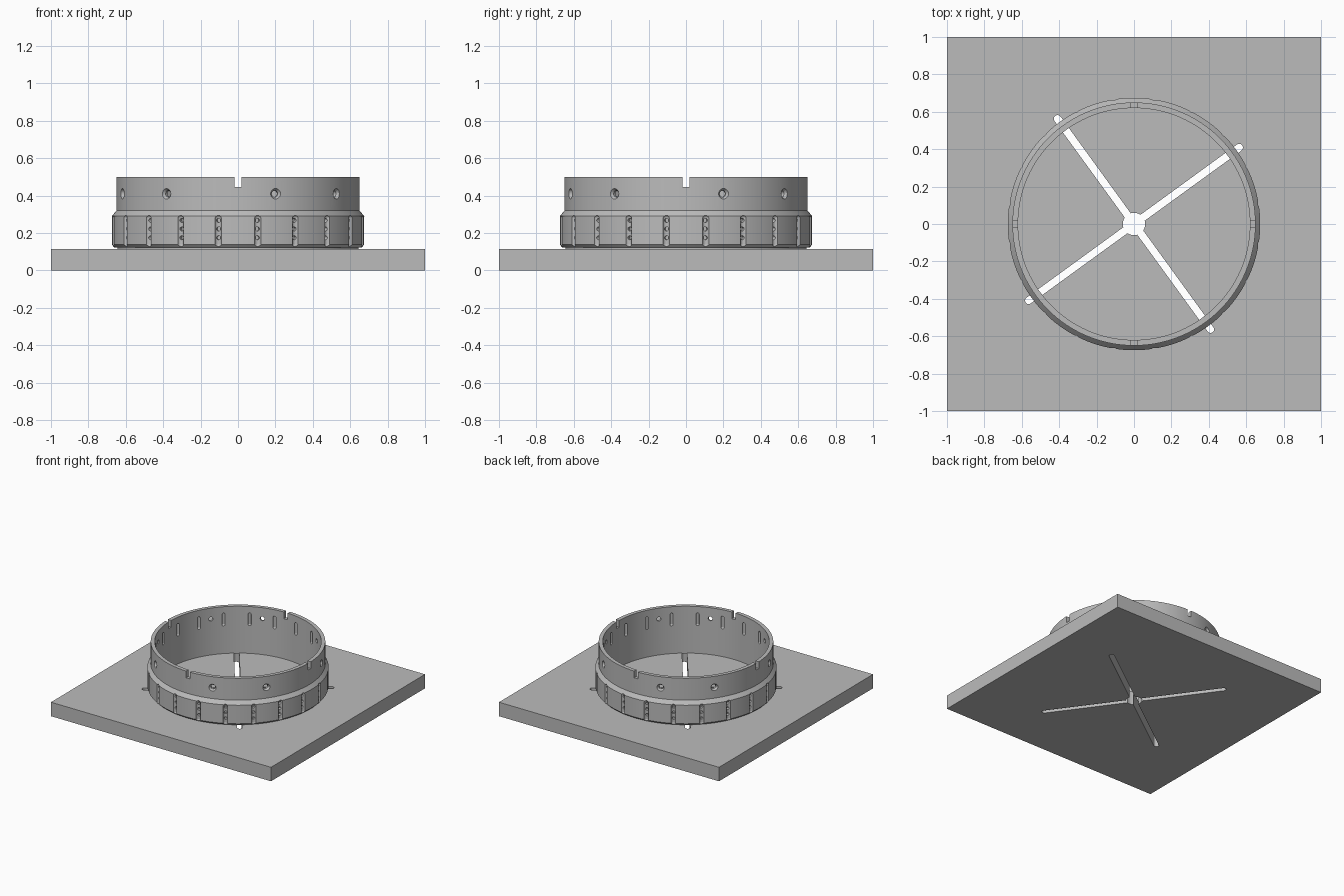
import bpy, bmesh, math
from mathutils import Matrix, Vector

cube = bpy.data.objects.get("Cube")
if cube:
    bpy.data.objects.remove(cube, do_unlink=True)

grey = bpy.data.materials.new("light grey")
grey.use_nodes = True
colour = (0.5, 0.5, 0.5, 1)
grey.diffuse_color = colour
grey.node_tree.nodes["Principled BSDF"].inputs["Base Color"].default_value = colour


def make_object(name, bm):
    bmesh.ops.recalc_face_normals(bm, faces=bm.faces)
    mesh = bpy.data.meshes.new(name)
    bm.to_mesh(mesh)
    bm.free()
    mesh.materials.append(grey)
    obj = bpy.data.objects.new(name, mesh)
    bpy.context.collection.objects.link(obj)
    return obj


def activate(obj):
    bpy.ops.object.select_all(action="DESELECT")
    obj.select_set(True)
    bpy.context.view_layer.objects.active = obj


def cut(target, bm):
    """Subtract a cutter mesh and discard the cutter."""
    cutter = make_object("cutter", bm)
    cutter.hide_render = True
    activate(target)
    mod = target.modifiers.new("cut", "BOOLEAN")
    mod.operation, mod.solver, mod.object = "DIFFERENCE", "EXACT", cutter
    mod.use_self = True
    bpy.ops.object.modifier_apply(modifier=mod.name)
    bpy.data.objects.remove(cutter, do_unlink=True)


def place(angle, radius, z):
    """Frame on the ring wall, with local x pointing outwards."""
    return Matrix.Rotation(math.radians(angle), 4, "Z") @ Matrix.Translation((radius, 0, z))


def add_box(bm, matrix, size):
    bmesh.ops.create_cube(bm, size=1, matrix=matrix @ Matrix.Diagonal((*size, 1)))


def add_drill(bm, matrix, inner, outer, depth):
    turn = Matrix.Rotation(math.pi / 2, 4, "Y")
    bmesh.ops.create_cone(bm, cap_ends=True, segments=20, radius1=inner,
                          radius2=outer, depth=depth, matrix=matrix @ turn)


def add_capsule(bm, matrix, radius, height):
    made = bmesh.ops.create_uvsphere(bm, u_segments=16, v_segments=7, radius=radius)
    stretch = height / 2 - radius
    for v in made["verts"]:
        v.co.z += math.copysign(stretch, v.co.z)
    bmesh.ops.transform(bm, matrix=matrix, verts=made["verts"])


# Square base plate
PLATE = 0.115
bm = bmesh.new()
add_box(bm, Matrix.Translation((0, 0, PLATE / 2)), (2, 2, PLATE))
plate = make_object("base_plate", bm)

# Crossed round-ended slots and the centre hole
for angle in (36, 126):
    bm = bmesh.new()
    made = bmesh.ops.create_cone(bm, cap_ends=True, segments=18, radius1=0.02,
                                 radius2=0.02, depth=0.4)
    for v in made["verts"]:
        v.co.x += math.copysign(0.695, v.co.x)
    bmesh.ops.rotate(bm, verts=bm.verts, matrix=Matrix.Rotation(math.radians(angle), 3, "Z"))
    cut(plate, bm)
bm = bmesh.new()
bmesh.ops.create_cone(bm, cap_ends=True, segments=32, radius1=0.06, radius2=0.06, depth=0.4)
cut(plate, bm)

# Collar turned from its wall section
section = [(0.62, 0.113), (0.645, 0.113), (0.645, 0.124), (0.662, 0.124), (0.675, 0.138),
           (0.675, 0.29), (0.65, 0.32), (0.65, 0.5), (0.62, 0.5)]
bm = bmesh.new()
verts = [bm.verts.new((r, 0, z)) for r, z in section]
edges = [bm.edges.new((verts[i - 1], verts[i])) for i in range(len(verts))]
bmesh.ops.spin(bm, geom=verts + edges, axis=Vector((0, 0, 1)), cent=Vector(),
               angle=math.tau, steps=160)
bmesh.ops.remove_doubles(bm, verts=bm.verts, dist=0.0005)
collar = make_object("collar", bm)

# Rim notches
bm = bmesh.new()
for k in range(4):
    add_box(bm, place(90 * k, 0.635, 0.495), (0.1, 0.035, 0.1))
cut(collar, bm)

# Countersunk screw holes, two per quarter
for inner, outer, radius, depth in ((0.017, 0.017, 0.635, 0.1), (0.017, 0.032, 0.645, 0.02)):
    bm = bmesh.new()
    for k in range(4):
        for angle in (18, 54):
            add_drill(bm, place(90 * k + angle, radius, 0.41), inner, outer, depth)
    cut(collar, bm)

# Outer grip grooves, inner grooves and small blind holes
ANGLES = [9 + 18 * k for k in range(20)]
for radius, z, width, height in ((0.678, 0.21, 0.018, 0.172), (0.62, 0.395, 0.013, 0.105)):
    bm = bmesh.new()
    for angle in ANGLES:
        add_capsule(bm, place(angle, radius, z), width, height)
    cut(collar, bm)
bm = bmesh.new()
for angle in ANGLES:
    for z in (0.175, 0.222, 0.268):
        add_drill(bm, place(angle, 0.665, z), 0.011, 0.011, 0.05)
cut(collar, bm)

activate(collar)
bpy.ops.object.shade_smooth_by_angle(angle=math.radians(25))
